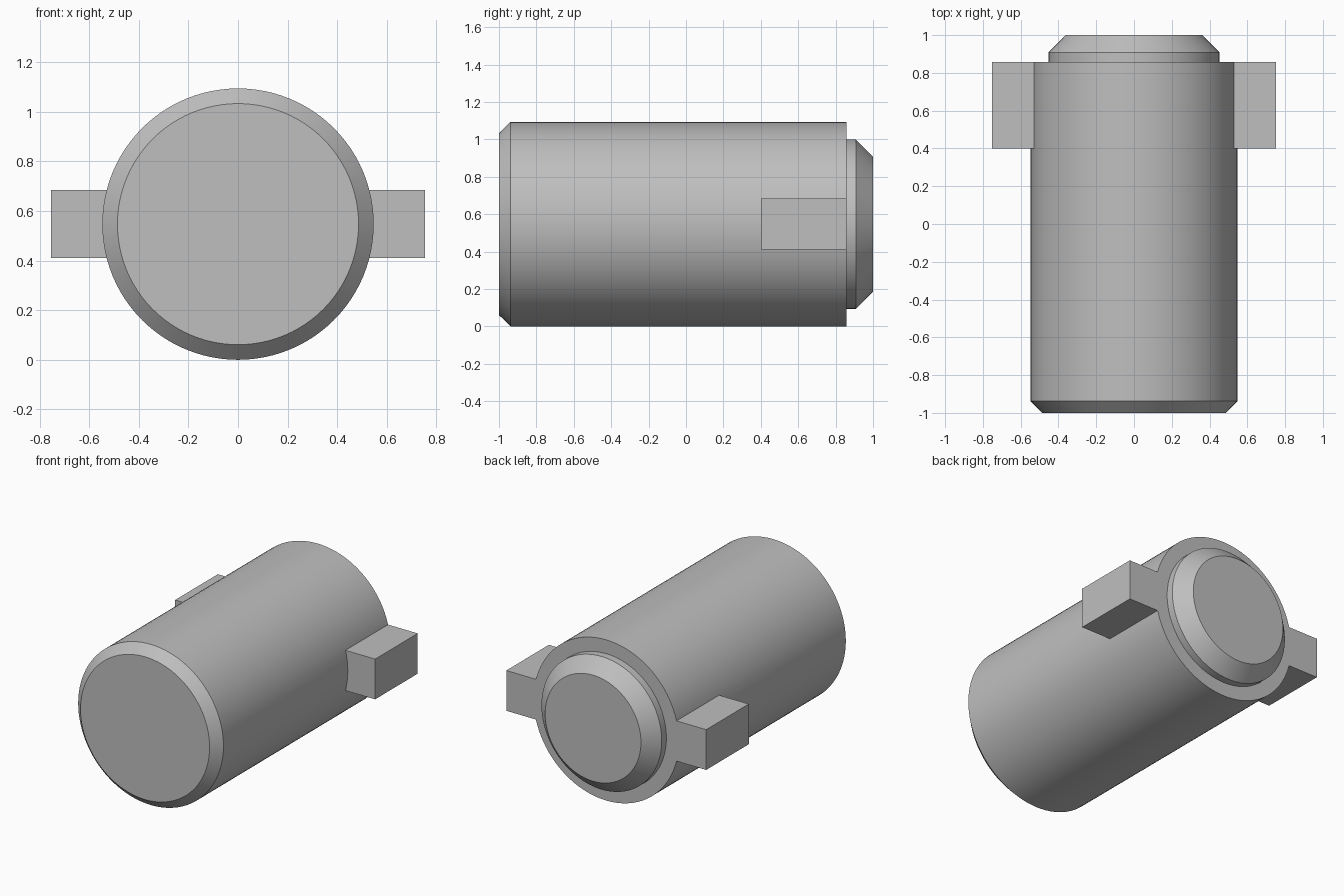
import bpy, bmesh, math

if "Cube" in bpy.data.objects:
    bpy.data.objects.remove(bpy.data.objects["Cube"])

R = 0.547        # body radius, also the axis height
SEGMENTS = 96

steel = bpy.data.materials.new("plain grey")
steel.diffuse_color = (0.52, 0.52, 0.52, 1)
steel.use_nodes = True
steel.node_tree.nodes["Principled BSDF"].inputs["Base Color"].default_value = steel.diffuse_color


def finish(name, bm):
    bmesh.ops.recalc_face_normals(bm, faces=bm.faces)
    mesh = bpy.data.meshes.new(name)
    bm.to_mesh(mesh)
    bm.free()
    mesh.materials.append(steel)
    obj = bpy.data.objects.new(name, mesh)
    bpy.context.collection.objects.link(obj)
    return obj


def turned(name, profile):
    """Solid of revolution about the long axis from (radius, y) points."""
    bm = bmesh.new()
    rings = []
    for r, y in profile:
        rings.append([bm.verts.new((r * math.sin(a), y, R + r * math.cos(a)))
                      for a in (2 * math.pi * i / SEGMENTS for i in range(SEGMENTS))])
    for a, b in zip(rings, rings[1:]):
        for i in range(SEGMENTS):
            j = (i + 1) % SEGMENTS
            bm.faces.new((a[i], a[j], b[j], b[i]))
    bm.faces.new(rings[0])
    bm.faces.new(rings[-1])
    return finish(name, bm)


def block(name, x0, x1, y0, y1, z0, z1):
    bm = bmesh.new()
    bmesh.ops.create_cube(bm, size=1)
    for v in bm.verts:
        v.co = ((x0 + x1) / 2 + v.co.x * (x1 - x0),
                (y0 + y1) / 2 + v.co.y * (y1 - y0),
                (z0 + z1) / 2 + v.co.z * (z1 - z0))
    return finish(name, bm)


# Chamfered barrel with a stepped, bevelled boss at the back
body = turned("pin_body", [(0.486, -1), (R, -0.938), (R, 0.858),
                           (0.453, 0.858), (0.453, 0.908), (0.361, 1)])

# Bar through the barrel whose ends form the two side lugs
bar = block("lug_bar", -0.753, 0.753, 0.4, 0.858, R - 0.137, R + 0.137)

# Join the lugs into the barrel, leaving the boss clear
union = body.modifiers.new("join_lugs", 'BOOLEAN')
union.operation = 'UNION'
union.solver = 'EXACT'
union.object = bar
bpy.context.view_layer.objects.active = body
body.select_set(True)
bpy.ops.object.modifier_apply(modifier=union.name)
bpy.data.objects.remove(bar)

bpy.ops.object.shade_smooth_by_angle(angle=math.radians(30))
